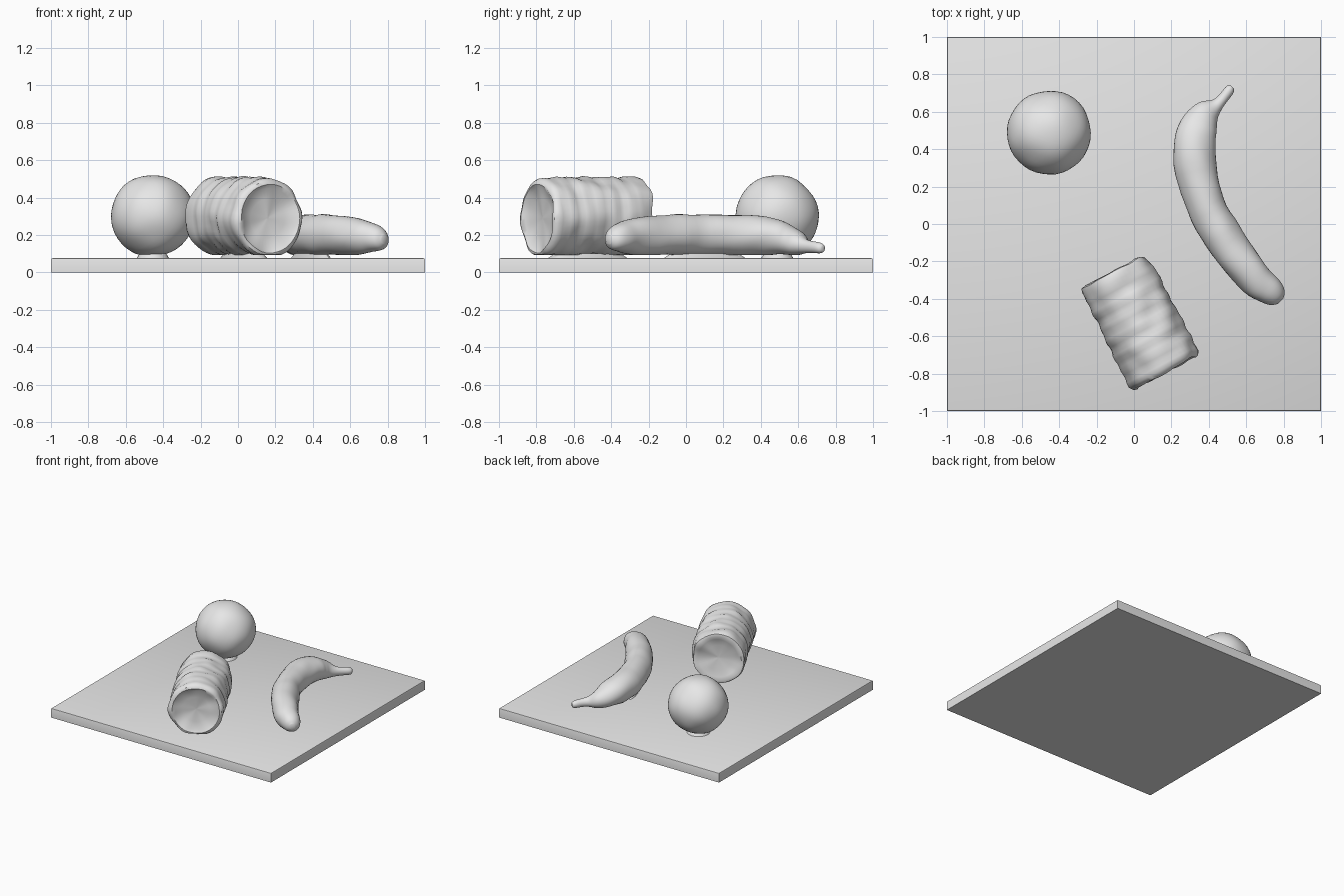
import bpy, bmesh, math
from mathutils import Vector, noise

cube = bpy.data.objects.get("Cube")
if cube:
    bpy.data.objects.remove(cube, do_unlink=True)

grey = bpy.data.materials.new("plain grey")
grey.use_nodes = True
grey.diffuse_color = (0.8, 0.8, 0.8, 1)
grey.node_tree.nodes["Principled BSDF"].inputs["Base Color"].default_value = (0.8, 0.8, 0.8, 1)

FLOOR = 0.092  # lowest point of the rounded objects


def finish(name, bm, bump=0.0, scale=8.0, angle=35):
    """Roughen a mesh slightly, flatten its underside and make it an object."""
    bm.normal_update()
    if bump:
        for v in bm.verts:
            v.co += v.normal * noise.noise(v.co * scale) * bump
            v.co.z = max(v.co.z, FLOOR)
    bmesh.ops.recalc_face_normals(bm, faces=bm.faces)
    mesh = bpy.data.meshes.new(name)
    bm.to_mesh(mesh)
    bm.free()
    mesh.materials.append(grey)
    obj = bpy.data.objects.new(name, mesh)
    bpy.context.collection.objects.link(obj)
    bpy.ops.object.select_all(action='DESELECT')
    obj.select_set(True)
    bpy.context.view_layer.objects.active = obj
    bpy.ops.object.shade_smooth_by_angle(angle=math.radians(angle))
    return obj


def loft(stations, sides=32):
    """Skin oval rings; each station is centre, forward direction, half width, half height."""
    bm = bmesh.new()
    rings = []
    for c, d, w, h in stations:
        side = Vector((d.y, -d.x, 0)).normalized()
        rings.append([bm.verts.new(c + side * w * math.cos(a) + Vector((0, 0, h * math.sin(a))))
                      for a in (2 * math.pi * i / sides for i in range(sides))])
    for a, b in zip(rings, rings[1:]):
        for i in range(sides):
            j = (i + 1) % sides
            bm.faces.new((a[i], a[j], b[j], b[i]))
    bm.faces.new(rings[0])
    bm.faces.new(rings[-1])
    return bm


def spline(points, steps=5):
    """Catmull-Rom interpolation through tuples of any length."""
    p = [Vector(q) for q in points]
    p = [p[0]] + p + [p[-1]]
    out = []
    for k in range(1, len(p) - 2):
        a, b, c, d = p[k - 1:k + 3]
        for s in range(steps):
            t = s / steps
            out.append(0.5 * (2 * b + (c - a) * t + (2 * a - 5 * b + 4 * c - d) * t * t
                              + (3 * b - a - 3 * c + d) * t ** 3))
    return out + [p[-1]]


# Square board
bm = bmesh.new()
bmesh.ops.create_cube(bm, size=1)
for v in bm.verts:
    v.co = Vector((v.co.x * 2, v.co.y * 2, (v.co.z + 0.5) * 0.076))
top_edges = [e for e in bm.edges if all(v.co.z > 0.05 for v in e.verts)]
bmesh.ops.bevel(bm, geom=top_edges, offset=0.008, segments=2, affect='EDGES', profile=0.5)
finish("board", bm)

# Ball
bm = bmesh.new()
bmesh.ops.create_icosphere(bm, subdivisions=4, radius=1)
for v in bm.verts:
    v.co = Vector((v.co.x * 0.226 - 0.455, v.co.y * 0.224 + 0.488, v.co.z * 0.217 + 0.302))
finish("ball", bm, 0.008, 7, 60)

# Can lying on its side, with ripples and dished ends
axis = Vector((0.467, -0.884, 0))
middle = Vector((0.03, -0.525, 0.3))
HALF, R = 0.305, 0.203
profile = [(-HALF + 0.025, 0.01), (-HALF + 0.02, 0.1), (-HALF + 0.012, 0.15),
           (-HALF, 0.175), (-HALF + 0.004, 0.193)]
for i in range(25):
    t = -0.28 + 0.56 * i / 24
    profile.append((t, R + 0.003 * math.sin(t * 75)))
profile += [(HALF - 0.004, 0.193), (HALF, 0.178), (HALF - 0.015, 0.158),
            (HALF - 0.03, 0.1), (HALF - 0.035, 0.01)]
rings = []
for t, r in profile:
    droop = Vector((0, 0, -0.012 * max(0, t / HALF) ** 2))
    rings.append((middle + axis * t + droop, axis, r, r * 1.03))
finish("can", loft(rings, 48), 0.016, 9, 45)

# Banana: x, y, z, half width, half height from stem to tip
banana = spline([
    (0.525, 0.733, 0.132, 0.012, 0.014),
    (0.508, 0.715, 0.132, 0.027, 0.028),
    (0.448, 0.64, 0.142, 0.036, 0.038),
    (0.385, 0.585, 0.165, 0.078, 0.068),
    (0.345, 0.51, 0.186, 0.102, 0.092),
    (0.322, 0.37, 0.198, 0.114, 0.107),
    (0.37, 0.14, 0.2, 0.104, 0.107),
    (0.47, -0.06, 0.2, 0.106, 0.107),
    (0.63, -0.27, 0.195, 0.093, 0.1),
    (0.72, -0.35, 0.184, 0.079, 0.078),
    (0.765, -0.395, 0.176, 0.056, 0.056),
    (0.785, -0.415, 0.175, 0.022, 0.025)])
rings = []
for i, s in enumerate(banana):
    ahead, behind = banana[min(i + 1, len(banana) - 1)], banana[max(i - 1, 0)]
    d = Vector((ahead[0] - behind[0], ahead[1] - behind[1], 0)).normalized()
    rings.append((Vector(s[:3]), d, s[3], s[4]))
finish("banana", loft(rings), 0.008, 9, 60)

# Small contact pads joining each object to the board
for name, x, y, rx, ry, turn in (("ball_pad", -0.455, 0.488, 0.09, 0.09, 0),
                                 ("can_pad", 0.03, -0.525, 0.07, 0.25, 0.486),
                                 ("banana_pad", 0.39, 0.1, 0.05, 0.25, 0.42)):
    bm = bmesh.new()
    bmesh.ops.create_cone(bm, cap_ends=True, segments=24, radius1=1, radius2=0.8, depth=1)
    for v in bm.verts:
        v.co = Vector((v.co.x * rx, v.co.y * ry, v.co.z * 0.03))
    pad = finish(name, bm)
    pad.location = (x, y, 0.085)
    pad.rotation_euler.z = turn
